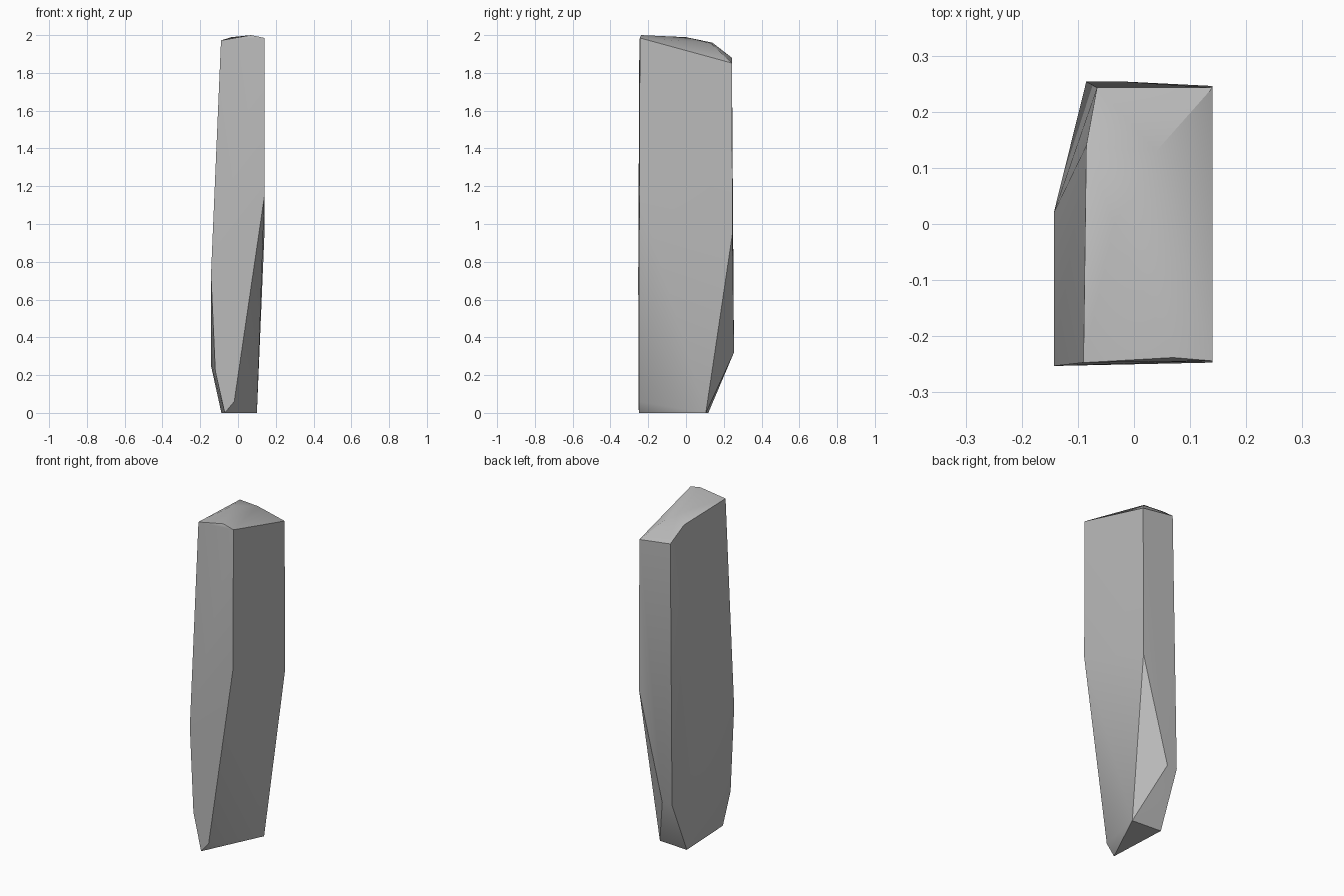
import bpy, bmesh, math

cube = bpy.data.objects.get("Cube")
if cube:
    bpy.data.objects.remove(cube, do_unlink=True)

# Plain grey stone
stone = bpy.data.materials.new("grey stone")
stone.use_nodes = True
grey = (0.5, 0.5, 0.5, 1)
stone.diffuse_color = grey
stone.node_tree.nodes["Principled BSDF"].inputs["Base Color"].default_value = grey

# Front outline: narrow panel tapering to a chipped foot
front = [(-.09, -.247, 1.972), (.07, -.238, 2), (.14, -.244, 1.985),
         (.14, -.247, 1.15), (-.02, -.25, .06), (-.07, -.25, 0),
         (-.12, -.252, .22), (-.143, -.253, .73)]
# Back outline: lower top, undercut foot
back = [(.14, .243, 1.852), (-.066, .243, 1.88), (.14, .246, .95),
        (-.02, .254, .32), (-.085, .254, .32),
        (.1, .105, 0), (-.088, .118, 0)]
# Worn crown and the bulge on the side
crown = [(-.085, .14, 1.96), (-.035, 0, 1.989), (.04, .13, 1.958)]
bulge = [(-.143, .0, .25), (-.143, .02, .6)]

# Faceted slab wrapped around the corner points
bm = bmesh.new()
for p in front + back + crown + bulge:
    bm.verts.new(p)
bmesh.ops.convex_hull(bm, input=bm.verts[:])
loose = [v for v in bm.verts if not v.link_faces]
bmesh.ops.delete(bm, geom=loose, context='VERTS')
bmesh.ops.recalc_face_normals(bm, faces=bm.faces[:])
mesh = bpy.data.meshes.new("stone_slab")
bm.to_mesh(mesh)
bm.free()
mesh.materials.append(stone)
slab = bpy.data.objects.new("stone_slab", mesh)
bpy.context.collection.objects.link(slab)

# Soft shading inside facets, crisp main edges
bpy.ops.object.select_all(action='DESELECT')
slab.select_set(True)
bpy.context.view_layer.objects.active = slab
bpy.ops.object.shade_smooth_by_angle(angle=math.radians(30))
